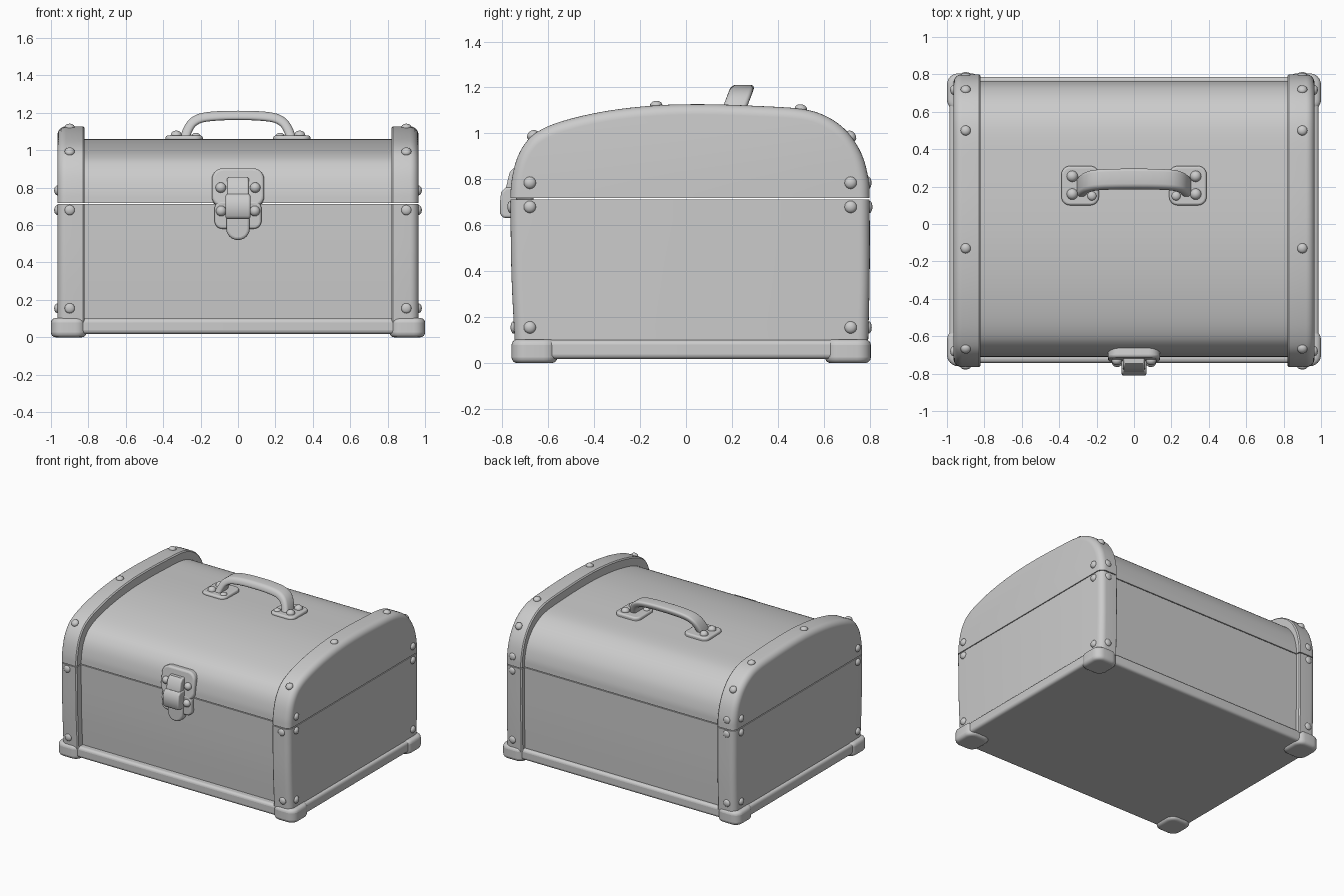
import bpy, bmesh, math
from mathutils import Vector

if "Cube" in bpy.data.objects:
    bpy.data.objects.remove(bpy.data.objects["Cube"])

SEAM = 0.715


def finish(name, bm, angle=40, bevel=0.0):
    """Turn a bmesh into a named, smooth-shaded object with optional rounded rims."""
    bmesh.ops.recalc_face_normals(bm, faces=bm.faces)
    me = bpy.data.meshes.new(name)
    bm.to_mesh(me)
    bm.free()
    ob = bpy.data.objects.new(name, me)
    bpy.context.collection.objects.link(ob)
    bpy.ops.object.select_all(action='DESELECT')
    ob.select_set(True)
    bpy.context.view_layer.objects.active = ob
    bpy.ops.object.shade_smooth_by_angle(angle=math.radians(angle))
    if bevel:
        mod = ob.modifiers.new("rounded_rim", 'BEVEL')
        mod.width, mod.segments = bevel, 4
        mod.limit_method, mod.angle_limit = 'ANGLE', math.radians(50)
    return ob


def loft(name, rings, bevel=0.0):
    """Skin closed rings of points and cap both ends."""
    bm = bmesh.new()
    loops = [[bm.verts.new(p) for p in ring] for ring in rings]
    n = len(loops[0])
    for a, b in zip(loops, loops[1:]):
        for i in range(n):
            bm.faces.new((a[i], a[(i + 1) % n], b[(i + 1) % n], b[i]))
    bm.faces.new(loops[0])
    bm.faces.new(loops[-1])
    return finish(name, bm, 40, bevel)


def smooth(pts, steps=6):
    """Catmull-Rom curve through 2D points."""
    p = [Vector(q) for q in pts]
    p = [2 * p[0] - p[1]] + p + [2 * p[-1] - p[-2]]
    out = []
    for a, b, c, d in zip(p, p[1:], p[2:], p[3:]):
        for k in range(steps):
            t = k / steps
            out.append(0.5 * (2 * b + (c - a) * t + (2 * a - 5 * b + 4 * c - d) * t * t
                              + (3 * b - a - 3 * c + d) * t ** 3))
    return out + [p[-2]]


def rounded_rect(w, h, r, cx=0, cy=0, seg=6):
    out = []
    for q, (sx, sy) in enumerate(((1, 1), (-1, 1), (-1, -1), (1, -1))):
        for k in range(seg + 1):
            a = math.pi / 2 * (q + k / seg)
            out.append((cx + sx * (w / 2 - r) + r * math.cos(a),
                        cy + sy * (h / 2 - r) + r * math.sin(a)))
    return out


def plate(name, outline, z0, z1, bevel, loc=(0, 0, 0), tilt=0):
    """Extrude a flat outline; tilt turns it about x."""
    ob = loft(name, [[(x, y, z) for x, y in outline] for z in (z0, z1)], bevel)
    ob.location = loc
    ob.rotation_euler.x = math.radians(tilt)
    return ob


def rivet(name, loc, normal, r=0.027, h=0.02):
    bm = bmesh.new()
    bmesh.ops.create_uvsphere(bm, u_segments=16, v_segments=10, radius=1)
    ob = finish(name, bm, 60)
    ob.scale = (r, r, h)
    ob.location = loc
    ob.rotation_euler = Vector(normal).to_track_quat('Z', 'Y').to_euler()


# Side profiles of the end caps, given as (y, z)
lid = smooth([(-0.765, SEAM + 0.003), (-0.76, 0.79), (-0.74, 0.88), (-0.705, 0.95), (-0.65, 1.005),
              (-0.54, 1.053), (-0.35, 1.097), (-0.13, 1.122), (0.08, 1.127), (0.3, 1.12),
              (0.5, 1.107), (0.61, 1.075), (0.7, 1.01), (0.765, 0.91), (0.795, 0.8),
              (0.80, SEAM + 0.003)], 4)
lid_n = []
for i in range(len(lid)):
    t = lid[min(i + 1, len(lid) - 1)] - lid[max(i - 1, 0)]
    lid_n.append(Vector((-t.y, t.x)).normalized())
lid_n[0], lid_n[-1] = Vector((-1, 0)), Vector((1, 0))
front = smooth([(-0.745, 0.08), (-0.76, 0.38), (-0.765, SEAM - 0.003)], 4)
back = smooth([(0.80, SEAM - 0.003), (0.80, 0.38), (0.793, 0.08)], 4)
tub = front + back
tub_n = [Vector((math.copysign(1, p.x), 0)) for p in tub]


def narrow(p):
    """Shrink the end profile to the main body between the caps."""
    y = -0.71 + (p.x + 0.765) * (1.475 / 1.565)
    z = p.y if p.y < 0.72 else 0.72 + (p.y - 0.72) * 0.835
    return y, z


# Main body and domed lid
for name, prof in (("body", tub), ("lid", lid)):
    loft(name, [[(x, *narrow(p)) for p in prof] for x in (-0.85, 0.85)])

# End caps with rounded outer rims
R = 0.045
sections = [(0.82, 0.008), (0.828, 0)]
sections += [(0.965 - R + R * math.sin(a), R - R * math.cos(a))
             for a in (math.pi / 2 * k / 6 for k in range(7))]
for side, tag in ((-1, "left"), (1, "right")):
    for part, prof, nrm in (("body", tub, tub_n), ("lid", lid, lid_n)):
        loft(f"{tag}_{part}_end_cap",
             [[(side * x, *(p - n * d)) for p, n in zip(prof, nrm)] for x, d in sections])

    # Rivets on the side face, front and back of the band, and over the dome
    for y in (-0.68, 0.717):
        for z in (0.155, 0.68, 0.785):
            rivet(f"{tag}_side_rivet", (side * 0.963, y, z), (side, 0, 0))
    for y, z, d in ((-0.75, 0.155, -1), (-0.764, 0.68, -1),
                    (0.795, 0.155, 1), (0.798, 0.68, 1), (0.794, 0.785, 1)):
        rivet(f"{tag}_band_rivet", (side * 0.9, y, z), (0, d, 0), h=0.014)
    for y in (-0.66, -0.12, 0.515, 0.715):
        i = min((k for k in range(len(lid)) if lid[k].y > 0.9), key=lambda k: abs(lid[k].x - y))
        rivet(f"{tag}_dome_rivet", (side * 0.9, *lid[i]), (0, *lid_n[i]))

# Base moulding and corner feet
plate("base_moulding", rounded_rect(1.975, 1.53, 0.07, 0, 0.022), 0.018, 0.1, 0.02)
for sx in (-1, 1):
    for cy, tag in ((-0.66, "front"), (0.705, "back")):
        plate(f"{tag}_corner_foot", rounded_rect(0.19, 0.2, 0.06, sx * 0.905, cy),
              0.0, 0.103, 0.025)

# Handle mounting plates with rivets
for sx in (-1, 1):
    plate("handle_plate", rounded_rect(0.2, 0.21, 0.045, sx * 0.288, 0.205), 1.035, 1.078, 0.012)
    for y in (0.16, 0.255):
        rivet("handle_rivet", (sx * 0.33, y, 1.078), (0, 0, 1), 0.03, 0.027)
    rivet("handle_rivet", (sx * 0.225, 0.15, 1.075), (0, 0, 1), 0.025, 0.018)

# Arched grip: rounded rectangle swept along a leaning arch
half = [(0.285, 1.06), (0.268, 1.11), (0.24, 1.15), (0.19, 1.174), (0.1, 1.184)]
arch = smooth([(-x, z) for x, z in half] + [(0, 1.186)] + half[::-1], 4)
section = rounded_rect(0.105, 0.05, 0.02, seg=4)
rings = []
for i, p in enumerate(arch):
    t = (arch[min(i + 1, len(arch) - 1)] - arch[max(i - 1, 0)]).normalized()
    lean = 0.2 + (p.y - 1.08) * 0.38
    rings.append([(p.x - t.y * v, lean + u + t.x * v * 0.35, p.y + t.x * v) for u, v in section])
loft("handle_grip", rings)

# Latch: upper plate on the lid, lower plate on the body
plate("latch_upper_plate", rounded_rect(0.28, 0.21, 0.06), -0.045, 0.03, 0.015,
      (0, -0.698, 0.797), 82)
plate("latch_lower_plate", rounded_rect(0.25, 0.15, 0.04), -0.02, 0.03, 0.012,
      (0, -0.71, 0.655), 90)
plate("latch_tongue", rounded_rect(0.125, 0.17, 0.06), -0.02, 0.05, 0.015,
      (0, -0.71, 0.605), 90)
for sx in (-1, 1):
    rivet("latch_rivet", (sx * 0.092, -0.73, 0.8), (0, -1, 0.14), 0.028, 0.025)
    rivet("latch_rivet", (sx * 0.09, -0.74, 0.675), (0, -1, 0), 0.028, 0.025)

# Latch hasp: a bent strap and the thicker catch below it
strap = [(-0.69, 0.855), (-0.745, 0.855), (-0.768, 0.83), (-0.785, 0.76), (-0.785, 0.7), (-0.7, 0.7)]
catch = [(-0.72, 0.765), (-0.785, 0.765), (-0.805, 0.745), (-0.81, 0.7),
         (-0.81, 0.65), (-0.795, 0.632), (-0.72, 0.632)]
for name, prof, w in (("latch_strap", strap, 0.058), ("latch_catch", catch, 0.066)):
    loft(name, [[(x, y, z) for y, z in prof] for x in (-w, w)], 0.01)
